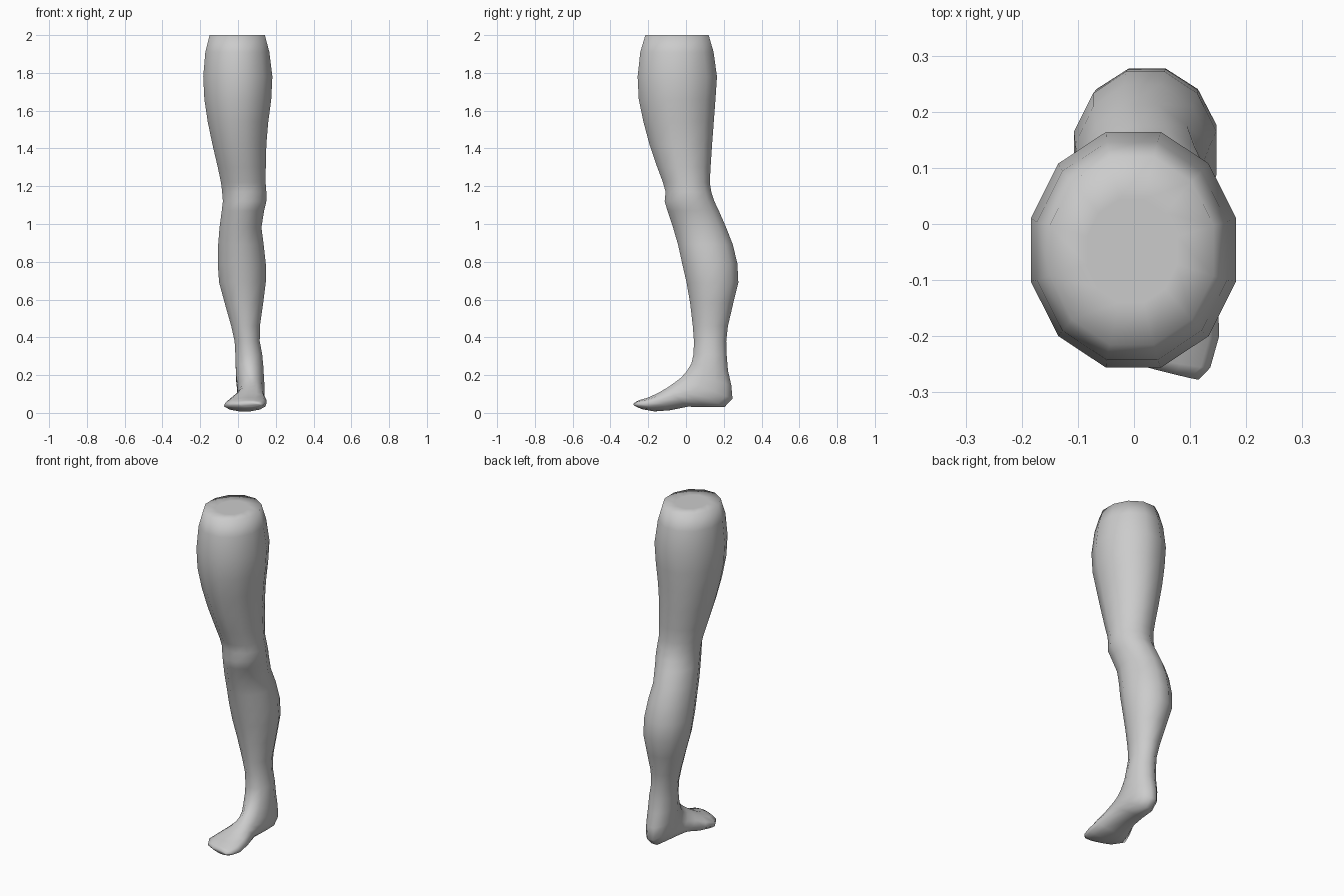
import bpy, bmesh, math
from mathutils import Vector

cube = bpy.data.objects.get("Cube")
if cube:
    bpy.data.objects.remove(cube, do_unlink=True)

SIDES = 12
EDGE = math.cos(math.radians(15))   # keeps flat sides on the given extents

# Leg cross-sections: height, x min, x max, y front, y back
LEG = [
    (2.00, -0.150, 0.142, -0.215, 0.120),
    (1.91, -0.173, 0.166, -0.242, 0.146),
    (1.78, -0.184, 0.182, -0.256, 0.164),
    (1.66, -0.178, 0.176, -0.250, 0.156),
    (1.54, -0.160, 0.160, -0.225, 0.147),
    (1.42, -0.135, 0.150, -0.193, 0.138),
    (1.30, -0.107, 0.147, -0.152, 0.130),
    (1.22, -0.090, 0.146, -0.122, 0.126),
    (1.17, -0.084, 0.150, -0.108, 0.134),
    (1.12, -0.080, 0.150, -0.113, 0.150),
    (1.07, -0.086, 0.138, -0.098, 0.174),
    (0.98, -0.098, 0.124, -0.068, 0.213),
    (0.89, -0.105, 0.136, -0.042, 0.248),
    (0.79, -0.107, 0.147, -0.020, 0.272),
    (0.69, -0.100, 0.147, 0.003, 0.277),
    (0.58, -0.070, 0.133, 0.022, 0.250),
    (0.46, -0.036, 0.116, 0.036, 0.222),
    (0.38, -0.018, 0.115, 0.042, 0.213),
    (0.31, -0.014, 0.128, 0.040, 0.215),
]

# Foot cross-sections swing from the ankle to the toes:
# x min, x max, top (y, z), bottom (y, z), sideways lean of the top
FOOT = [
    (-0.012, 0.134, (0.028, 0.260), (0.222, 0.225), 0.000),
    (-0.010, 0.136, (0.000, 0.215), (0.240, 0.145), 0.005),
    (-0.004, 0.138, (-0.028, 0.185), (0.246, 0.075), 0.008),
    (-0.004, 0.138, (-0.052, 0.167), (0.205, 0.032), 0.012),
    (-0.008, 0.134, (-0.075, 0.150), (0.110, 0.030), 0.018),
    (-0.025, 0.132, (-0.105, 0.130), (0.010, 0.033), 0.024),
    (-0.055, 0.143, (-0.150, 0.103), (-0.085, 0.014), 0.028),
    (-0.074, 0.145, (-0.200, 0.080), (-0.165, 0.008), 0.025),
    (-0.045, 0.132, (-0.245, 0.067), (-0.230, 0.020), 0.015),
    (0.005, 0.115, (-0.265, 0.056), (-0.262, 0.034), 0.000),
]


def ring(bm, x0, x1, front, back, lean=0.0, yaw=0.0):
    """One twelve-sided section spanning two points in the side plane."""
    cx, w = (x0 + x1) / 2, (x1 - x0) / 2 / EDGE
    f, b = Vector(front), Vector(back)
    mid, half = (f + b) / 2, (f - b) / 2 / EDGE
    verts = []
    for i in range(SIDES):
        a = 2 * math.pi * (i + 0.5) / SIDES
        dx = w * math.cos(a)
        p = mid + half * math.sin(a)
        x = cx + dx + lean * max(0, math.sin(a))
        verts.append(bm.verts.new((x, p.x - yaw * dx, p.y)))
    return verts


bm = bmesh.new()
rings = []

# Flat cut at the top of the thigh
z, x0, x1, yf, yb = LEG[0]
cx, cy = (x0 + x1) / 2, (yf + yb) / 2
rings.append(ring(bm, cx + (x0 - cx) * 0.55, cx + (x1 - cx) * 0.55,
                  (cy + (yf - cy) * 0.55, z), (cy + (yb - cy) * 0.55, z)))

# Thigh, knee, calf and ankle
for z, x0, x1, yf, yb in LEG:
    rings.append(ring(bm, x0, x1, (yf, z), (yb, z)))

# Heel, arch, ball and toes, with the toe line slanting to the outer side
for i, (x0, x1, top, bottom, lean) in enumerate(FOOT):
    rings.append(ring(bm, x0, x1, top, bottom, lean, 0.25 * max(0, i - 5) / 4))

# Skin between neighbouring sections and the two end caps
for a, b in zip(rings, rings[1:]):
    for i in range(SIDES):
        j = (i + 1) % SIDES
        bm.faces.new((a[i], a[j], b[j], b[i]))
bm.faces.new(rings[0])
bm.faces.new(rings[-1])
bmesh.ops.recalc_face_normals(bm, faces=bm.faces)
for face in bm.faces:
    face.smooth = True

mesh = bpy.data.meshes.new("leg")
bm.to_mesh(mesh)
bm.free()
leg = bpy.data.objects.new("leg", mesh)
bpy.context.collection.objects.link(leg)

# Plain grey skin
grey = bpy.data.materials.new("light grey")
grey.use_nodes = True
colour = (0.6, 0.6, 0.6, 1.0)
grey.diffuse_color = colour
grey.node_tree.nodes["Principled BSDF"].inputs["Base Color"].default_value = colour
mesh.materials.append(grey)
